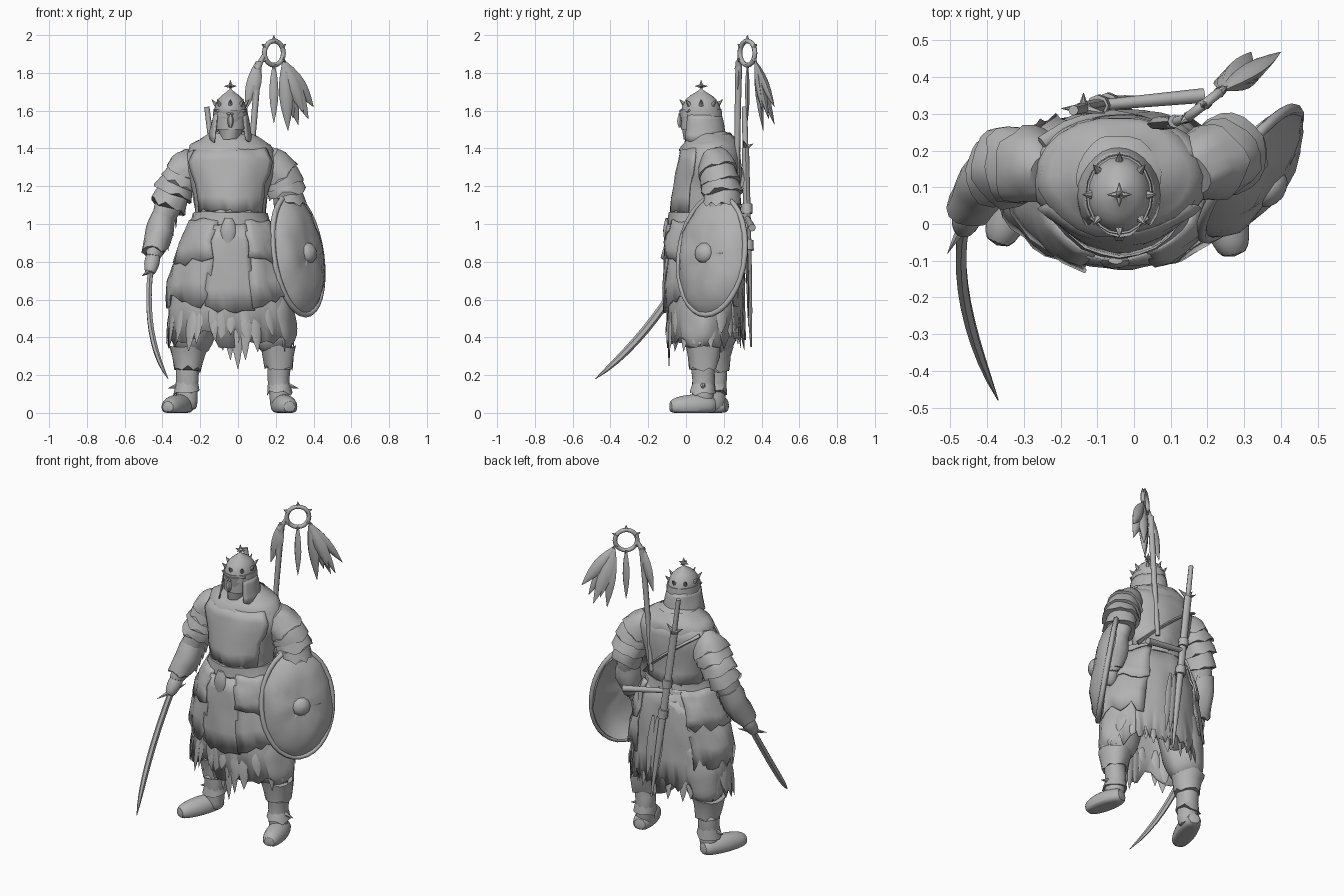
import bpy, bmesh, random
from math import sin, cos, pi, tau, radians
from mathutils import Vector, noise

random.seed(4)
if "Cube" in bpy.data.objects:
    bpy.data.objects.remove(bpy.data.objects["Cube"])

shade = [0.45] * 3 + [1]
grey = bpy.data.materials.new("plain grey")
grey.use_nodes = True
grey.diffuse_color = shade
grey.node_tree.nodes["Principled BSDF"].inputs["Base Color"].default_value = shade
X, Y, Z = Vector((1, 0, 0)), Vector((0, 1, 0)), Vector((0, 0, 1))
MIDDLE = -.04


def skin(name, rings, closed=True, caps=True, rough=0, rounded=False, thick=0):
    """Bridge point rings into one smooth object, with optional worn dents."""
    bm = bmesh.new()
    rows = []
    for ring in rings:
        dented = [p + noise.noise_vector(p * 11) * rough for p in ring]
        rows.append([bm.verts.new((p.x, p.y, max(p.z, 0))) for p in dented])
    count = len(rows[0])
    for upper, lower in zip(rows, rows[1:]):
        for i in range(count if closed else count - 1):
            j = (i + 1) % count
            bm.faces.new((upper[i], upper[j], lower[j], lower[i]))
    if caps and closed:
        bm.faces.new(rows[0])
        bm.faces.new(rows[-1])
    bmesh.ops.recalc_face_normals(bm, faces=bm.faces)
    mesh = bpy.data.meshes.new(name)
    bm.to_mesh(mesh)
    bm.free()
    mesh.polygons.foreach_set("use_smooth", [True] * len(mesh.polygons))
    mesh.set_sharp_from_angle(angle=radians(50))
    mesh.materials.append(grey)
    part = bpy.data.objects.new(name, mesh)
    bpy.context.collection.objects.link(part)
    if thick:
        part.modifiers.new("Thickness", "SOLIDIFY").thickness = thick
    if rounded:
        part.modifiers.new("Rounding", "SUBSURF").levels = 1


def loft(name, shape, top, bottom, grow=0, flare=0, arc=None, steps=5, sides=24, jag=0, **options):
    """Wrap a layer around a shape from top to bottom; arc leaves it open, jag tears its hem."""
    start, end = arc or (0, 360)
    rings = []
    for k in range(steps + 1):
        f = k / steps
        z = top + (bottom - top) * f
        x, y, rx, ry = shape(z)
        extra = grow + flare * f
        ring = []
        for i in range(sides):
            a = radians(start + (end - start) * i / (sides - 1 if arc else sides))
            tear = jag * random.random() if k == steps else 0
            ring.append(Vector((x + (rx + extra) * cos(a), y + (ry + extra) * sin(a), z - tear)))
        rings.append(ring)
    skin(name, rings, closed=arc is None, **options)


def bend(a, b, c):
    """Curve from a to c pulled towards b."""
    a, b, c = Vector(a), Vector(b), Vector(c)
    return lambda f: a * (1 - f) ** 2 + b * 2 * f * (1 - f) + c * f * f


def line(a, b):
    a, b = Vector(a), Vector(b)
    return lambda f: a.lerp(b, f)


def taper(start, end, power=1):
    return lambda f: start + (end - start) * f ** power


def tube(name, path, radius, span=(0, 1), steps=6, sides=10, flat=1, ref=Y, jag=0, **options):
    """Sweep an ellipse along part of a path, its radius a function of progress."""
    rings = []
    for k in range(steps + 1):
        f = k / steps
        s = span[0] + (span[1] - span[0]) * f
        along = (path(s + .01) - path(s - .01)).normalized()
        u = ref.cross(along).normalized()
        v = along.cross(u) * flat
        ring = []
        for i in range(sides):
            a = tau * i / sides
            tear = jag * random.random() if k == steps else 0
            ring.append(path(s) + (u * cos(a) + v * sin(a)) * radius(f) + along * tear)
        rings.append(ring)
    skin(name, rings, **options)


def spike(name, base, tip, r, flat=1, ref=Vector((.3, .9, .3))):
    tube(name, line(base, tip), taper(r, .001), steps=1, sides=6, flat=flat, ref=ref)


def leaf(name, root, tip, r, flat=.3, ref=Y):
    """Feather or rag: narrow root, wide middle, pointed tip."""
    tube(name, line(root, tip), lambda f: r * sin(pi * (.1 + .89 * f)), sides=6, flat=flat, ref=ref)


# Body outline: height, half width, half depth
OUTLINE = ((0, .34, .2), (.5, .33, .2), (.7, .31, .2), (.9, .25, .2), (1.05, .18, .18),
           (1.2, .21, .17), (1.33, .26, .16), (1.41, .21, .15), (1.5, .07, .08))


def body(z):
    for (low, *a), (high, *b) in zip(OUTLINE, OUTLINE[1:]):
        if z <= high:
            break
    rx, ry = Vector(a).lerp(Vector(b), (z - low) / (high - low))
    return MIDDLE, .1 + max(z - 1.1, 0) * .1, rx, ry


# Torso, armour and belt
loft("torso", body, 1.5, .9, steps=12, rough=.012, rounded=True)
loft("breastplate", body, 1.4, 1.08, grow=.006, arc=(-150, -30), sides=15, jag=.03, rough=.012, thick=.01)
loft("back_plate", body, 1.42, 1.05, grow=.01, arc=(20, 160), sides=17, jag=.04, rough=.012, thick=.01)
loft("collar", body, 1.48, 1.4, grow=.012, jag=.03, rough=.014, caps=False)
loft("belt", body, 1.06, 1, grow=.012, steps=2, rough=.01)
tube("belt_knot", line((-.05, -.1, 1.03), (-.05, -.11, .9)), lambda f: .02 + .025 * sin(pi * f), flat=.4, rough=.01)

# Layered, torn skirt
loft("under_skirt", body, .95, .46, sides=46, jag=.12, rough=.025, caps=False, thick=.006)
for side, arc in (("right", (125, 250)), ("left", (-70, 55))):
    loft(side + "_tasset", body, 1, .62, grow=.01, flare=.015, arc=arc, sides=17, jag=.07, rough=.025, thick=.01)
    loft(side + "_hip_flap", body, 1.02, .83, grow=.02, flare=.015, arc=arc, sides=13, jag=.05, rough=.02, thick=.01)
loft("back_tail", body, 1.03, .48, grow=.01, arc=(45, 135), sides=25, jag=.1, rough=.02, thick=.01)
loft("front_apron", body, 1, .57, grow=.02, arc=(-113, -68), sides=9, jag=.04, rough=.012, thick=.012)
for i in range(26):
    out = Vector((cos(i), sin(i), 0))
    root = Vector((MIDDLE + out.x * .31, .1 + out.y * .18, .58))
    leaf("skirt_rag", root, root + out * .03 - Z * random.uniform(.15, .26), random.uniform(.025, .04), ref=out)
for i in range(5):
    root = Vector((i * .04 - .13, -.09, .6))
    leaf("front_rag", root, root + X * .01 - Z * (.37 - .05 * abs(i - 3)), .032)

# Legs and boots, toes turned out
for side, s, knee, toe in (("right", -1, Vector((-.265, .155, .35)), (-.375, -.06, .03)),
                           ("left", 1, Vector((.215, .09, .35)), (.275, -.09, .03))):
    out = X * s
    ankle = knee + out * .005 - Z * .2
    heel = knee + Y * .07 - Z * .31
    hip = knee - out * .09 + Z * .37
    tube(side + "_trouser", line(hip, knee - Z * .03), taper(.13, .085, 5), sides=16, rough=.03, rounded=True)
    tube(side + "_boot_cuff", line(knee, knee - Z * .1), taper(.095, .075), steps=2, sides=16, jag=.03, rough=.015)
    tube(side + "_boot_shaft", line(knee, ankle - Z * .14), taper(.07, .056), sides=14, rough=.012, rounded=True)
    tube(side + "_ankle_wrap", line(ankle + Z * .02, ankle - Z * .03), taper(.058, .07), steps=2, jag=.03, rough=.01)
    tube(side + "_foot", line(heel, toe), lambda f: .065 * sin(pi * (.1 + .83 * f)) ** .4, sides=14, ref=Z, rounded=True)
    spike(side + "_ankle_tip", ankle + out * .03, ankle + out * .1 - Z * .02, .02)

# Arms with overlapping shoulder plates, bracers and torn sleeves
for side, s, arm in (("right", -1, bend((-.24, .14, 1.35), (-.39, .22, 1.13), (-.455, .02, .8))),
                     ("left", 1, bend((.16, .14, 1.35), (.33, .25, 1.13), (.27, .12, .83)))):
    tube(side + "_arm", arm, taper(.088, .045, 1.5), sides=16, rough=.025, rounded=True)
    for k in range(3):
        start = .11 * k - .02
        tube(side + "_shoulder_plate", arm, taper(.065, .108, .5), span=(start, start + .18),
             steps=3, sides=18, jag=.025, rough=.02)
    tube(side + "_sleeve_hem", arm, taper(.08, .095), span=(.36, .5), steps=2, sides=18, jag=.04, rough=.02)
    tube(side + "_bracer", arm, lambda f: .047 + .03 * sin(pi * (.2 + .7 * f)), span=(.6, .92),
         steps=4, sides=14, jag=.02, rough=.018)
    for k in range(4):
        root = arm(.5 + k * .07) - X * s * .04
        leaf(side + "_sleeve_rag", root, root - Z * .13, .025, ref=X)
    tube(side + "_hand", arm, lambda f: .025 + .02 * sin(pi * f), span=(.9, 1.1), steps=4, rounded=True)

# Curved sword
guard = Vector((-.463, 0, .755))
tube("sword_blade", bend(guard, (-.5, -.2, .4), (-.37, -.48, .18)), taper(.022, .002, 6), steps=10, sides=6, flat=.75, ref=X)
tube("sword_grip", line(guard, guard + Y * .06 + Z * .1), taper(.013, .02, 4), sides=8)
for s in (-1, 1):
    spike("sword_guard", guard, guard + Vector((.045, .08, .03)) * s, .018)

# Oval, deeply domed shield with rim, boss and star
centre = Vector((.34, .12, .84))
facing = Vector((.8, -.58, .16)).normalized()
across = Vector((.59, .81, 0)).normalized()
upright = facing.cross(across)


def oval(f, size=1):
    return across * .215 * size * cos(tau * f) + upright * .32 * size * sin(tau * f)


sizes = [.05, .25, .5, .7, .85, .95, 1]
dome = [(size, .05 - .08 * size ** 4) for size in sizes]
layers = [(size * .96, depth - .02) for size, depth in dome] + dome[::-1]
skin("shield", [[centre + facing * d + oval(i / 32, size) for i in range(32)] for size, d in layers], rough=.012)
tube("shield_rim", lambda f: centre - facing * .03 + oval(f), lambda f: .015, steps=32, sides=8, ref=facing)
hub = centre + facing * .04
tube("shield_boss", line(hub, hub + facing * .04), lambda f: .055 * (1.02 - f * f) ** .5, ref=Z)
for k in range(6):
    ray = across * cos(k * pi / 3) + upright * sin(k * pi / 3)
    spike("shield_star", hub + ray * .03, hub + ray * .12, .022, flat=.5, ref=facing)


# Helmet, mask and star finial
def head(z):
    fit = max(1 - max((z - 1.5) / .21, 0) ** 5, .06)
    return MIDDLE, .08, .088 * fit, .107 * fit


def face(z):
    return MIDDLE, .06, .078, .097


loft("helmet", head, 1.73, 1.5, steps=14, sides=20)
loft("helmet_band", head, 1.61, 1.57, grow=.005, steps=2, sides=20)
loft("neck_guard", head, 1.58, 1.45, grow=.003, flare=.025, arc=(-40, 220), sides=21, jag=.02, rough=.006, thick=.008)
loft("face_mask", face, 1.6, 1.45, flare=-.025, sides=16, rough=.008)
brow = Vector((MIDDLE, -.032, 1.58))
tube("nose_guard", line(brow, brow - Z * .07), lambda f: .007 + .01 * sin(pi * f), sides=6)
for s in (-1, 1):
    tube("brow", line(brow, brow + Vector((s * .08, .05, .02))), taper(.01, .006), sides=6, ref=Z)
for k in range(8):
    out = Vector((cos(k * pi / 4), 1.15 * sin(k * pi / 4), 0))
    base = Vector((MIDDLE, .08, 1.63)) + out * .075
    spike("helmet_stud", base, base + out * .025 + Z * .03, .014)
finial = Vector((MIDDLE, .08, 1.73))
for way in (X, -X, Y, -Y, Z):
    spike("finial_point", finial, finial + way * .033, .012)

# Banner pole with spiked ring, feathers and tassels
hoop = Vector((.19, .325, 1.905))
sideways = Vector((.78, .62, 0)).normalized()
tube("banner_pole", bend((.05, .27, 1.1), (.08, .27, 1.5), (.11, .28, 1.86)), taper(.014, .018), sides=8)
tube("banner_arm", line((.1, .275, 1.82), hoop - sideways * .06), taper(.018, .01), sides=8)
tube("banner_ring", lambda f: hoop + (sideways * cos(tau * f) + Z * sin(tau * f)) * .064,
     lambda f: .013, steps=20, sides=8, ref=sideways.cross(Z))
for k in range(6):
    ray = sideways * sin(k * pi / 3) + Z * cos(k * pi / 3)
    spike("ring_point", hoop + ray * .06, hoop + ray * .095, .016)
root = hoop + sideways * .07 - Z * .05
for k in range(6):
    tip = root + X * (.02 + .027 * k) + Y * (.04 + .03 * (k % 3)) - Z * (.36 - .05 * (k % 2) - .015 * k)
    leaf("feather", root, tip, .037, flat=.6)
leaf("middle_tassel", hoop - Z * .07, hoop - Z * .37, .024, flat=.6)
for drop in (.22, .26):
    leaf("pole_tassel", (.105, .28, 1.86), (.3 - drop, .27, 1.86 - drop), .032, flat=.6)

# Long sheathed weapon slung across the back
slung = bend((-.165, .31, 1.62), (-.1, .32, 1.1), (0, .345, .35))
tube("weapon_grip", slung, taper(.014, .016), span=(0, .25), sides=8)
tube("weapon_sheath", slung, taper(.024, .006, 4), span=(.2, 1), sides=8, flat=.8)
for f in (.45, .6):
    tube("weapon_band", slung, taper(.03, .03), span=(f, f + .04), steps=1, sides=8)
for way in (X - Y * .2, -X, Y * .7 - Z * .3):
    spike("weapon_prong", slung(.2), slung(.2) + way * .06 + Z * .04, .016)
tube("back_cross_grip", line(slung(.51), (.19, .35, .98)), taper(.015, .02), sides=8, ref=Z)
for k in range(3):
    leaf("weapon_rag", (k * .03 - .06, .325, .85), (k * .03 - .02, .33, .45), .025)
tube("back_strap", bend((-.25, .22, 1.38), (-.05, .37, 1.25), (.14, .2, 1.05)), taper(.02, .02), sides=6, flat=.5, ref=Z)
